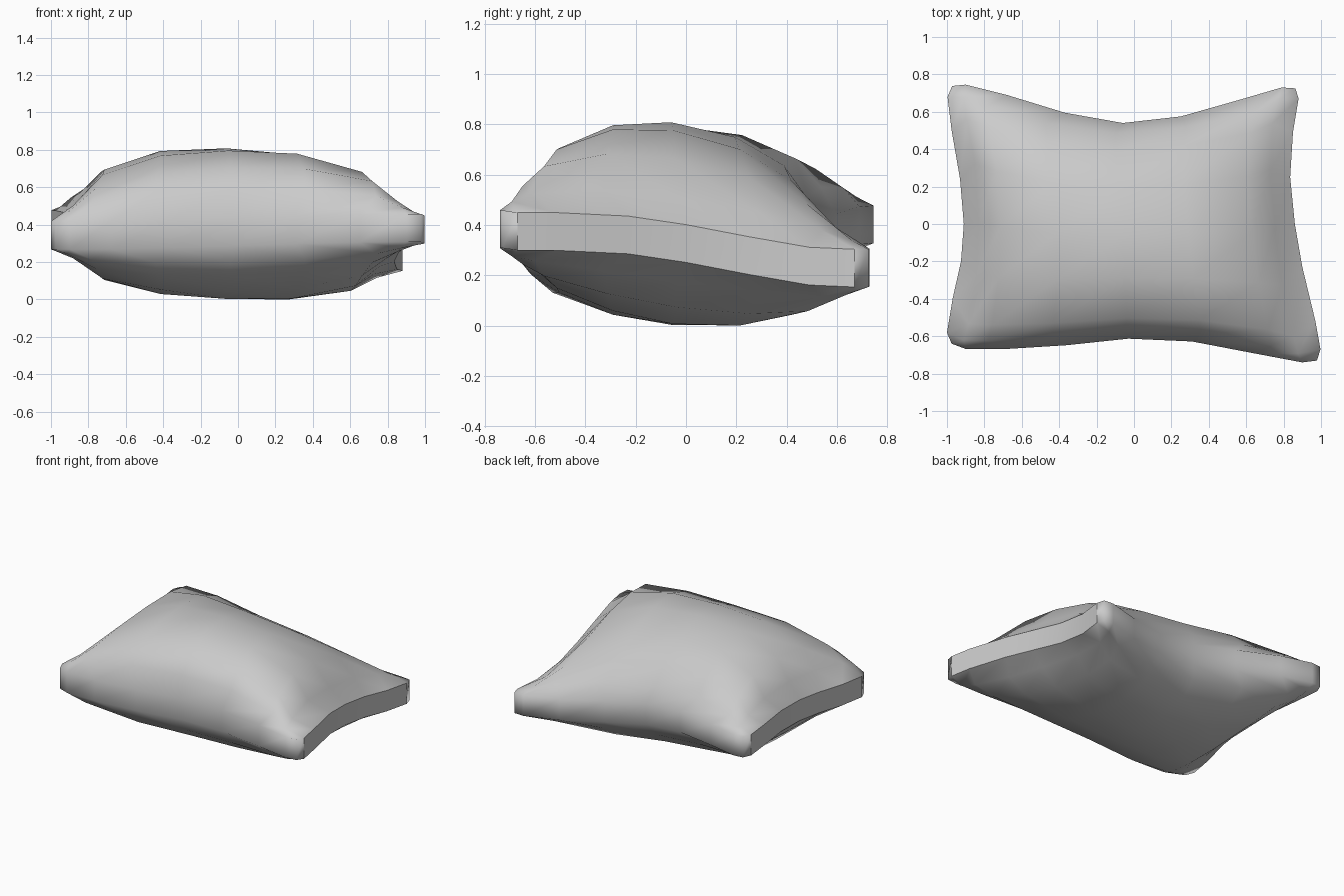
import bpy, bmesh, math

if "Cube" in bpy.data.objects:
    bpy.data.objects.remove(bpy.data.objects["Cube"])

# Pillow outline seen from above: each edge has 9 points, ends are the corners
front = [(-.975, -.64), (-.9, -.668), (-.68, -.668), (-.36, -.648), (-.03, -.613),
         (.31, -.628), (.65, -.693), (.9, -.74), (.978, -.73)]
back = [(-.972, .738), (-.9, .745), (-.68, .69), (-.37, .595), (-.06, .54),
        (.25, .575), (.55, .66), (.79, .73), (.863, .725)]
left = [front[0], (-1, -.58), (-.97, -.4), (-.925, -.2), (-.91, 0),
        (-.93, .24), (-.975, .5), (-.997, .68), back[0]]
right = [front[8], (.997, -.67), (.97, -.52), (.9, -.23), (.86, 0),
         (.835, .25), (.85, .49), (.88, .67), back[8]]

# Grid spacing and puffiness profiles across the pillow
WX = [0, .045, .11, .28, .48, .68, .87, .94, 1]
WY = [0, .032, .095, .28, .48, .70, .87, .953, 1]
PUFF_TOP_X = [0, .30, .65, .93, 1, .95, .68, .28, 0]
PUFF_TOP_Y = [0, .41, .71, .95, 1, .88, .62, .30, 0]
PUFF_BOTTOM_X = [0, .32, .70, .95, 1, .94, .66, .28, 0]
PUFF_BOTTOM_Y = [0, .30, .56, .88, 1, .90, .62, .30, 0]
BAND = .075

# Height of the side band, which twists from corner to corner
FL, FR, BL, BR = .345, .378, .405, .23
RIGHT_Z = [.385, .376, .376, .362, .328, .28, .238, .23, .23]


def ease(t):
    return t * t * (3 - 2 * t)


def lerp(a, b, t):
    return a + (b - a) * t


def base_z(i, j):
    u, v = WX[i], WY[j]
    return lerp(lerp(FL, BL, ease(v)), RIGHT_Z[j], ease(u))


def plan(i, j):
    if j == 0:
        return front[i]
    if j == 8:
        return back[i]
    if i == 0:
        return left[j]
    if i == 8:
        return right[j]
    return (lerp(left[j][0], right[j][0], WX[i]),
            lerp(front[i][1], back[i][1], WY[j]))


bm = bmesh.new()


def sheet(sign, peak, px, py):
    rise = abs(peak - (base_z(4, 4) + sign * BAND))
    grid = [[bm.verts.new((*plan(i, j), base_z(i, j) + sign * (BAND + rise * px[i] * py[j])))
             for i in range(9)] for j in range(9)]
    for j in range(8):
        for i in range(8):
            bm.faces.new((grid[j][i], grid[j][i + 1], grid[j + 1][i + 1], grid[j + 1][i]))
    return grid


# Puffed top and bottom
top = sheet(1, .81, PUFF_TOP_X, PUFF_TOP_Y)
bottom = sheet(-1, .005, PUFF_BOTTOM_X, PUFF_BOTTOM_Y)

# Side band joining them
ring = ([(0, i) for i in range(8)] + [(j, 8) for j in range(8)]
        + [(8, i) for i in range(8, 0, -1)] + [(j, 0) for j in range(8, 0, -1)])
flat_ends = []
for (a, b), (c, d) in zip(ring, ring[1:] + ring[:1]):
    f = bm.faces.new((bottom[a][b], bottom[c][d], top[c][d], top[a][b]))
    if b == d and b in (0, 8) and 1 <= min(a, c) <= 6:
        flat_ends.append(f)

# Rest on the ground
low = min(v.co.z for v in bm.verts)
for v in bm.verts:
    v.co.z -= low
bmesh.ops.recalc_face_normals(bm, faces=bm.faces[:])

# Smooth cloth, crisp only around the flat left and right bands
for f in bm.faces:
    f.smooth = True
for f in flat_ends:
    for e in f.edges:
        if not all(g in flat_ends for g in e.link_faces):
            e.smooth = False
mesh = bpy.data.meshes.new("pillow")
bm.to_mesh(mesh)
bm.free()
pillow = bpy.data.objects.new("pillow", mesh)
bpy.context.collection.objects.link(pillow)
